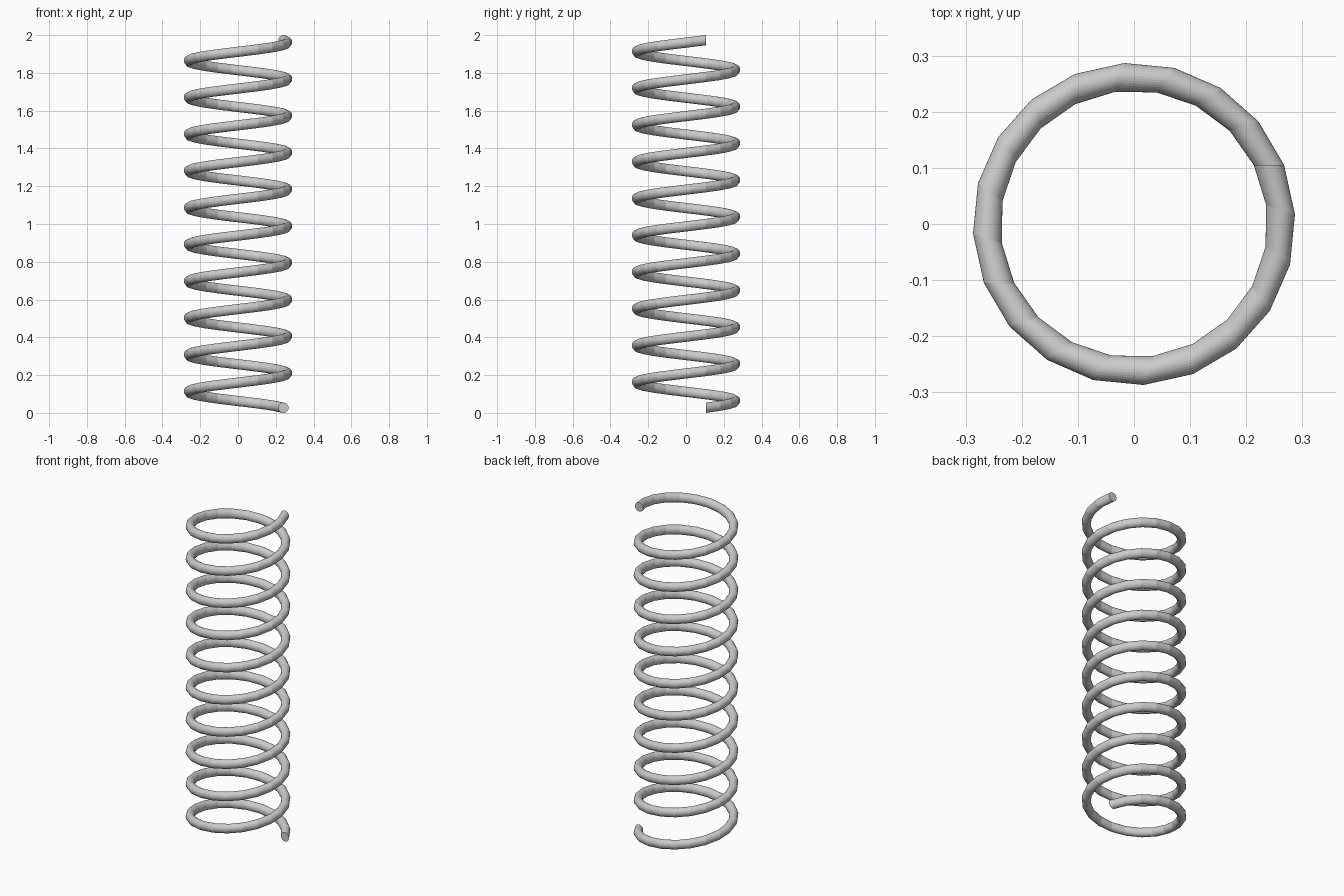
import bpy, bmesh, math
from mathutils import Matrix, Vector

if "Cube" in bpy.data.objects:
    bpy.data.objects.remove(bpy.data.objects["Cube"])

SIDES = 32              # sides of the wire
STEPS = 20              # segments per turn
TURNS = 10
WIRE = 0.027            # wire radius
CENTRE = Vector((0.2405, 0.105, WIRE))
RISE = (2.0 - 2 * WIRE) / (STEPS * TURNS)

bm = bmesh.new()

# Wire profile: an upright circle facing the front, set off the spin axis
profile = []
for i in range(SIDES):
    a = 2 * math.pi * i / SIDES
    profile.append(CENTRE + Vector((WIRE * math.cos(a), 0, WIRE * math.sin(a))))

# Spin the profile around z while lifting it
rings = []
for s in range(STEPS * TURNS + 1):
    m = Matrix.Translation((0, 0, RISE * s)) @ Matrix.Rotation(2 * math.pi * s / STEPS, 4, 'Z')
    rings.append([bm.verts.new(m @ p) for p in profile])

for r0, r1 in zip(rings, rings[1:]):
    for i in range(SIDES):
        j = (i + 1) % SIDES
        bm.faces.new((r0[i], r0[j], r1[j], r1[i]))

# Flat end caps
bm.faces.new(rings[0])
bm.faces.new(rings[-1])
bmesh.ops.recalc_face_normals(bm, faces=bm.faces)

mesh = bpy.data.meshes.new("coil_spring")
bm.to_mesh(mesh)
bm.free()
spring = bpy.data.objects.new("coil_spring", mesh)
bpy.context.collection.objects.link(spring)
